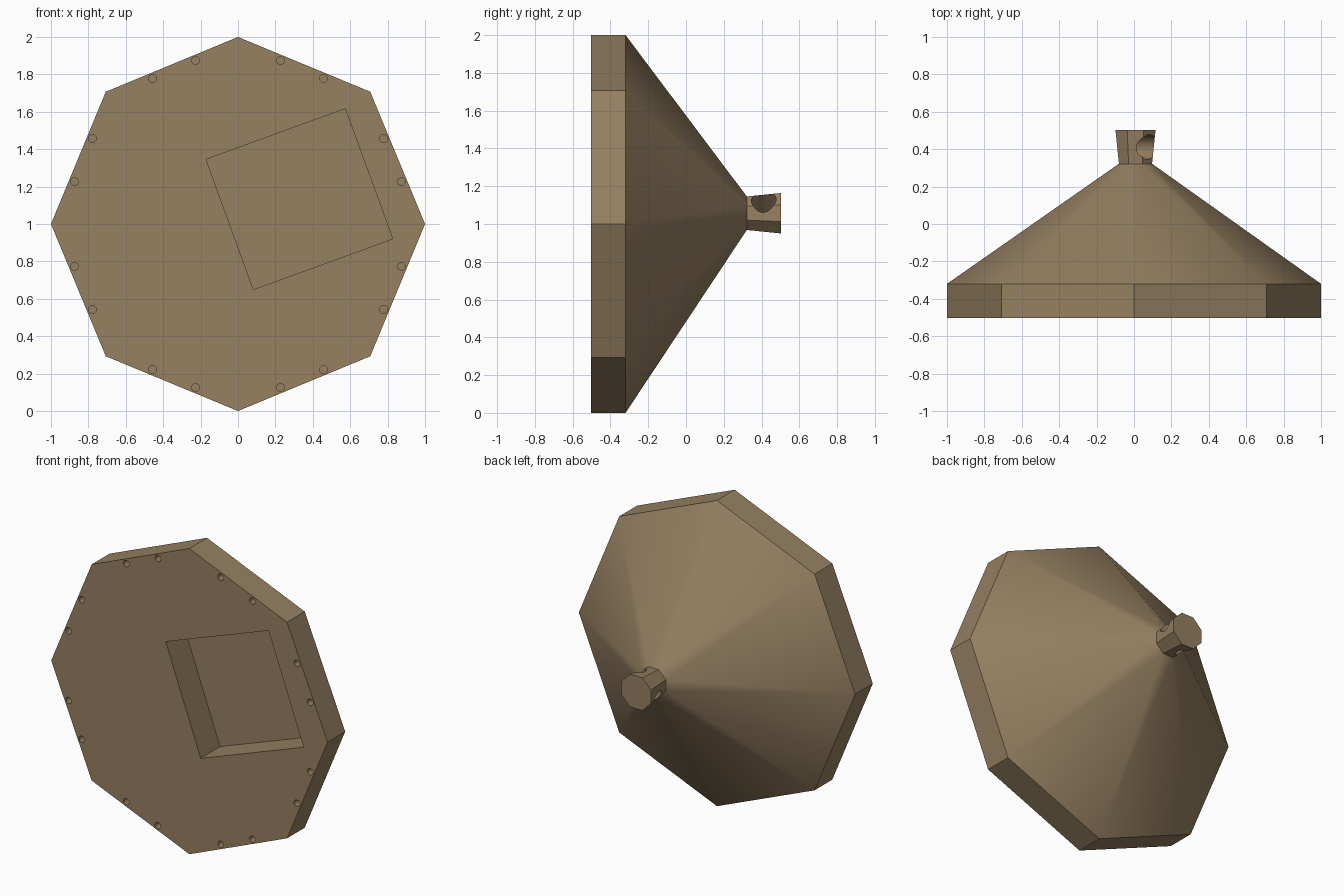
import bpy, bmesh, math
from mathutils import Matrix, Vector

if "Cube" in bpy.data.objects:
    bpy.data.objects.remove(bpy.data.objects["Cube"])

brown = bpy.data.materials.new("tan_brown")
brown.diffuse_color = (0.305, 0.216, 0.12, 1)
brown.use_nodes = True
brown.node_tree.nodes["Principled BSDF"].inputs["Base Color"].default_value = brown.diffuse_color


def link(name, bm):
    bmesh.ops.recalc_face_normals(bm, faces=bm.faces[:])
    me = bpy.data.meshes.new(name)
    bm.to_mesh(me)
    bm.free()
    me.materials.append(brown)
    ob = bpy.data.objects.new(name, me)
    bpy.context.collection.objects.link(ob)
    return ob


def ring(bm, x, y, z, r, turn):
    out = []
    for k in range(8):
        a = math.radians(45 * k + turn)
        out.append(bm.verts.new((x + r * math.cos(a), y, z + r * math.sin(a))))
    return out


def bridge(bm, a, b, twisted=False):
    for i in range(8):
        j = (i + 1) % 8
        if twisted:
            bm.faces.new((a[i], a[j], b[i]))
            bm.faces.new((a[j], b[j], b[i]))
        else:
            bm.faces.new((a[i], a[j], b[j], b[i]))


def rod(bm, center, axis, r, length, sides):
    rot = Vector((0, 0, 1)).rotation_difference(Vector(axis)).to_matrix().to_4x4()
    bmesh.ops.create_cone(bm, cap_ends=True, segments=sides, radius1=r, radius2=r,
                          depth=length, matrix=Matrix.Translation(center) @ rot)


# Octagonal plate, cone behind it and flared knob at the tip
bm = bmesh.new()
front = ring(bm, 0, -0.503, 1, 1, 0)
rim = ring(bm, 0, -0.32, 1, 1, 0)
neck = ring(bm, 0.008, 0.322, 1.057, 0.096, 22.5)
end = ring(bm, 0.008, 0.503, 1.057, 0.116, 22.5)
bridge(bm, front, rim)
bridge(bm, rim, neck, twisted=True)
bridge(bm, neck, end)
bm.faces.new(front)
bm.faces.new(end)
body = link("cone_body", bm)

# Cutter: tilted square pocket in the front
bm = bmesh.new()
place = (Matrix.Translation((0.328, -0.503, 1.133)) @ Matrix.Rotation(math.radians(-20), 4, 'Y')
         @ Matrix.Diagonal((0.792, 0.4, 0.74, 1)))
bmesh.ops.create_cube(bm, size=1, matrix=place)
cutters = [link("pocket_cutter", bm)]

# Cutter: two screw holes along each side of the plate
bm = bmesh.new()
for k in range(8):
    for s in (-1, 1):
        a = math.radians(22.5 + 45 * k + 7.9 * s)
        rod(bm, (0.903 * math.cos(a), -0.503, 1 + 0.903 * math.sin(a)), (0, 1, 0), 0.021, 0.2, 16)
cutters.append(link("screw_hole_cutter", bm))

# Cutter: diagonal bore through the knob
bm = bmesh.new()
rod(bm, (0.008, 0.412, 1.057), (1, 0, 1), 0.066, 0.5, 32)
cutters.append(link("bore_cutter", bm))

for c in cutters:
    c.hide_render = True
    mod = body.modifiers.new(c.name, 'BOOLEAN')
    mod.operation = 'DIFFERENCE'
    mod.solver = 'EXACT'
    mod.object = c

# Apply the cuts and remove the cutters
graph = bpy.context.evaluated_depsgraph_get()
body_mesh = bpy.data.meshes.new_from_object(body.evaluated_get(graph))
body.modifiers.clear()
body.data = body_mesh
for c in cutters:
    bpy.data.objects.remove(c)

bpy.context.view_layer.objects.active = body
body.select_set(True)
bpy.ops.object.shade_smooth_by_angle(angle=math.radians(30))
